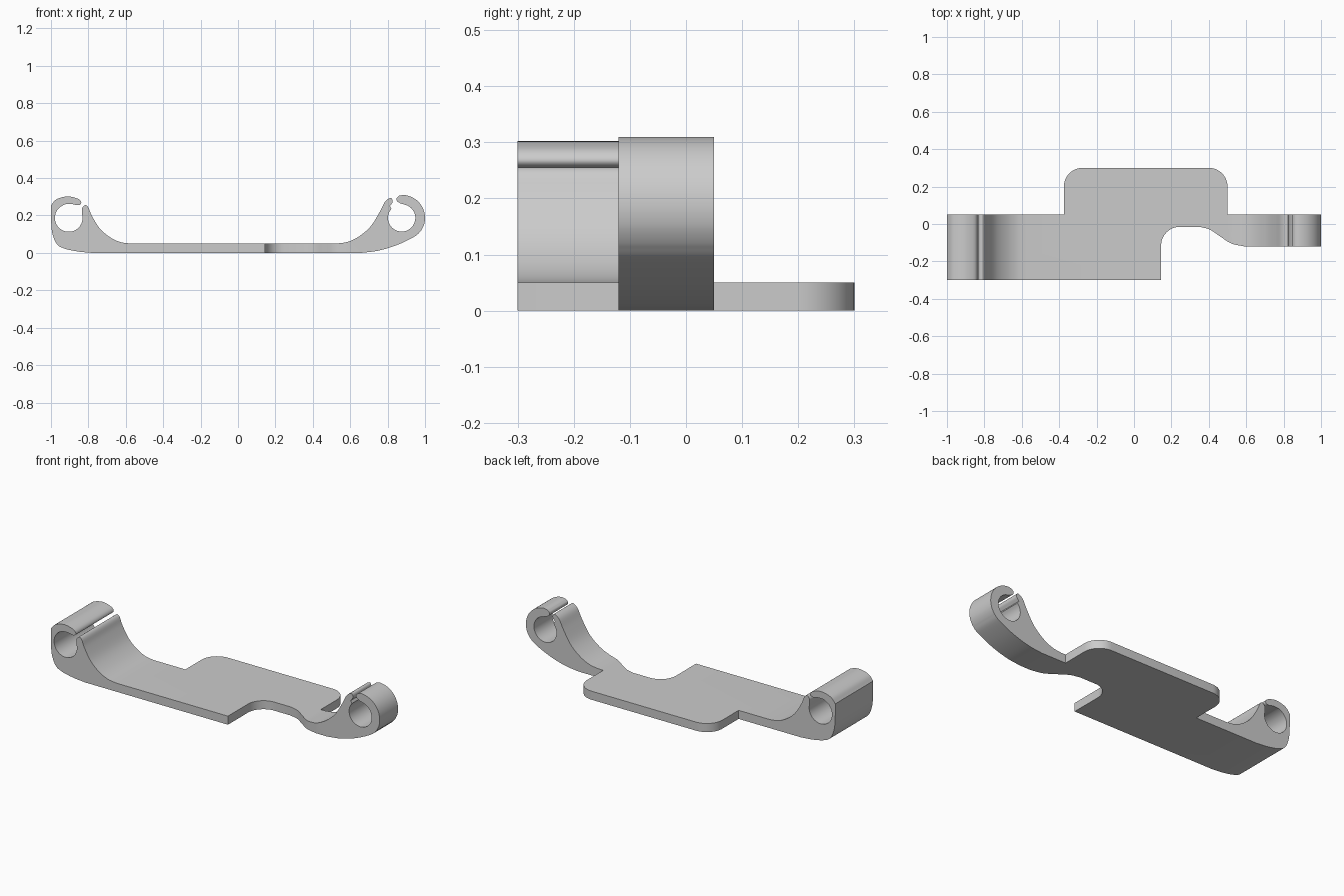
import bpy, bmesh
from math import sin, cos, radians
from mathutils import Vector

if "Cube" in bpy.data.objects:
    bpy.data.objects.remove(bpy.data.objects["Cube"])


def arc(cx, cz, r, a0, a1, n=12):
    """Points on a circle from angle a0 to a1 in degrees."""
    return [(cx + r * cos(radians(a0 + (a1 - a0) * i / n)),
             cz + r * sin(radians(a0 + (a1 - a0) * i / n))) for i in range(n + 1)]


def spline(pts, n=5):
    """Smooth curve through a few points (Catmull-Rom)."""
    p = [Vector(q) for q in pts]
    p = [2 * p[0] - p[1]] + p + [2 * p[-1] - p[-2]]
    out = []
    for a, b, c, d in zip(p, p[1:], p[2:], p[3:]):
        for i in range(n):
            t = i / n
            out.append(tuple(0.5 * (2 * b + (c - a) * t + (2 * a - 5 * b + 4 * c - d) * t * t
                                    + (3 * b - a - 3 * c + d) * t ** 3)))
    return out + [tuple(p[-2])]


def prism(name, pts, to3d, offset):
    """Extrude a closed outline into a solid."""
    bm = bmesh.new()
    face = bm.faces.new([bm.verts.new(to3d(*p)) for p in pts])
    ext = bmesh.ops.extrude_face_region(bm, geom=[face])
    bmesh.ops.translate(bm, vec=offset, verts=[v for v in ext["geom"] if isinstance(v, bmesh.types.BMVert)])
    bmesh.ops.remove_doubles(bm, verts=bm.verts, dist=1e-4)
    bmesh.ops.recalc_face_normals(bm, faces=bm.faces)
    mesh = bpy.data.meshes.new(name)
    bm.to_mesh(mesh)
    bm.free()
    ob = bpy.data.objects.new(name, mesh)
    bpy.context.collection.objects.link(ob)
    return ob


# Front profile: underside, right clip, plate top, left clip
side = (
    spline([(0.66, 0), (0.75, 0.012), (0.85, 0.042), (0.945, 0.088), (0.98, 0.12)])
    + arc(0.877, 0.187, 0.123, -20, 88, 20)
    + spline([(0.862, 0.306), (0.848, 0.293), (0.85, 0.277), (0.868, 0.265)])
    + arc(0.875, 0.187, 0.073, 80, -222, 36)
    + spline([(0.812, 0.25), (0.826, 0.27), (0.824, 0.288), (0.812, 0.293),
              (0.785, 0.272), (0.757, 0.218), (0.71, 0.143), (0.65, 0.09),
              (0.59, 0.06), (0.53, 0.05)])
    + spline([(-0.575, 0.05), (-0.63, 0.058), (-0.685, 0.084), (-0.74, 0.132),
              (-0.782, 0.2), (-0.8, 0.243), (-0.817, 0.255), (-0.833, 0.24), (-0.835, 0.218)])
    + arc(-0.905, 0.187, 0.074, 15, -235, 32)
    + spline([(-0.925, 0.26), (-0.89, 0.261), (-0.853, 0.255), (-0.838, 0.268), (-0.855, 0.289),
              (-0.91, 0.302), (-0.97, 0.287), (-1, 0.255)])
    + spline([(-1, 0.19), (-0.994, 0.11), (-0.97, 0.049), (-0.93, 0.024), (-0.86, 0.008), (-0.78, 0)])
)
bracket = prism("clip_bracket", side, lambda x, z: (x, -0.5, z), (0, 1, 0))

# Plan outline: wide left arm, back tab, rounded notch, narrow right arm
plan = (
    [(-1.1, -0.3), (0.145, -0.3)]
    + arc(0.245, -0.115, 0.1, 180, 90)
    + spline([(0.35, -0.015), (0.405, -0.03), (0.46, -0.066), (0.52, -0.104), (0.59, -0.12)])
    + [(1.1, -0.12), (1.1, 0.05), (0.5, 0.05)]
    + arc(0.4, 0.2, 0.1, 0, 90)
    + arc(-0.275, 0.2, 0.1, 90, 180)
    + [(-0.375, 0.05), (-1.1, 0.05)]
)
cutter = prism("plan_cutter", plan, lambda x, y: (x, y, -0.2), (0, 0, 0.8))
cutter.hide_render = True

# Keep only the profile inside the plan outline
mod = bracket.modifiers.new("plan", "BOOLEAN")
mod.operation = "INTERSECT"
mod.solver = "EXACT"
mod.object = cutter
bpy.context.view_layer.objects.active = bracket
bracket.select_set(True)
cutter.select_set(False)
bpy.ops.object.modifier_apply(modifier=mod.name)
bpy.data.objects.remove(cutter)
bpy.ops.object.shade_smooth_by_angle(angle=radians(30))
